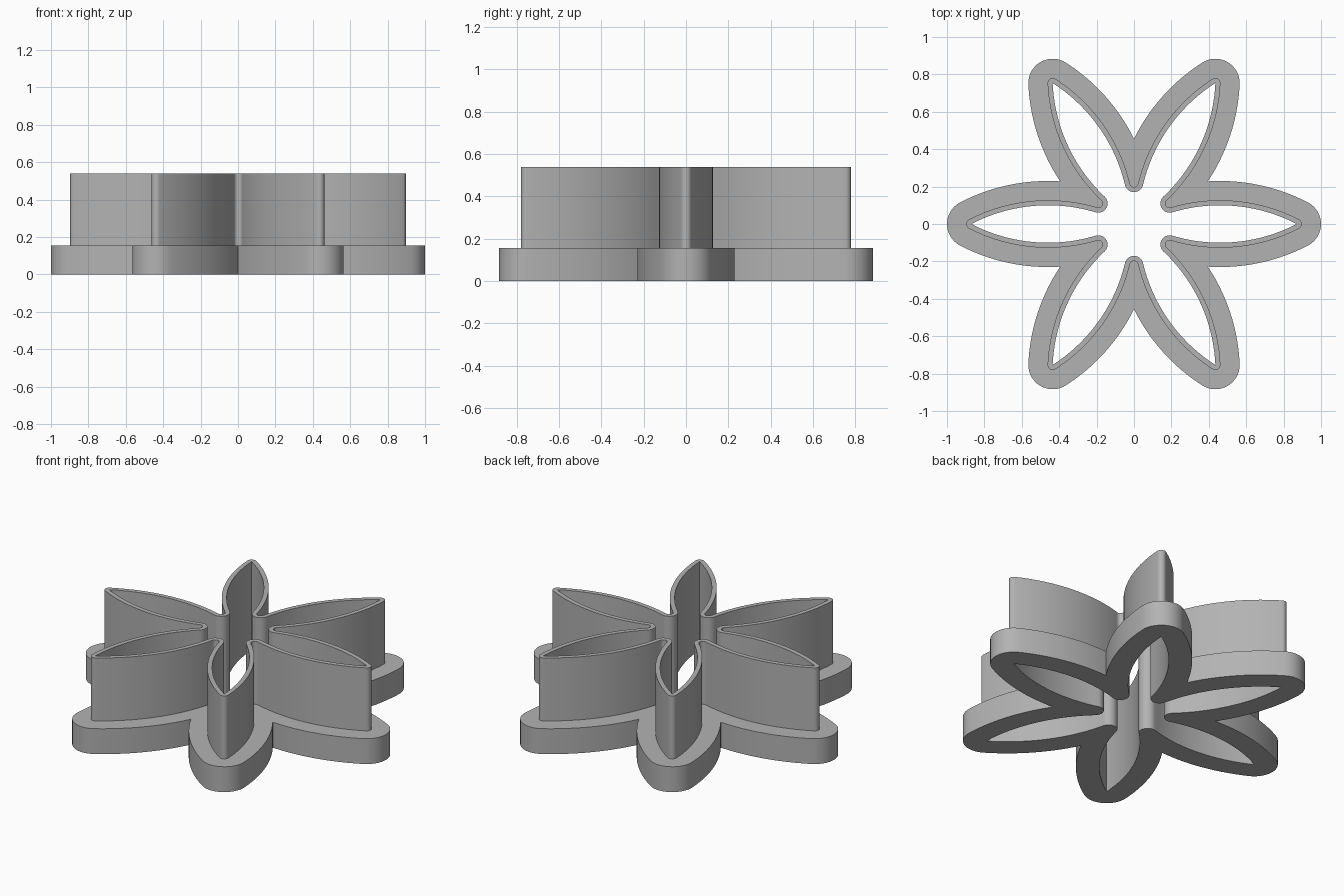
import bpy, bmesh
from math import radians, atan2, cos, sin, pi
from mathutils import Vector, Matrix

if "Cube" in bpy.data.objects:
    bpy.data.objects.remove(bpy.data.objects["Cube"])

# Proportions of one petal, pointing along +x
TIP = Vector((0.87, 0.0))            # sharp inner end of the petal
ARC_C, ARC_R = Vector((0.46, -0.79)), 0.89   # centre and radius of its long side
RIDGE = Vector((cos(pi / 6), sin(pi / 6)))   # line between two petals
NOTCH = RIDGE * 0.22                 # centre of the rounded bend between petals
NOTCH_R = (NOTCH - ARC_C).length - ARC_R
WALL, RIM = 0.027, 0.13              # offsets of blade and rim from the opening
RIM_Z, TOP_Z = 0.155, 0.54


def steps(a, b, n):
    return [a + (b - a) * i / n for i in range(n + 1)]


def unit(a):
    return Vector((cos(a), sin(a)))


def valley(d):
    """Point where the offset sides of two neighbouring petals meet."""
    p = RIDGE.dot(ARC_C)
    return RIDGE * (p + (p * p - ARC_C.length_squared + (ARC_R + d) ** 2) ** 0.5)


def half_petal(d):
    """Half a petal outline, offset outward by d, from tip to bend."""
    start = atan2(*(TIP - ARC_C).yx)
    end = atan2(*(NOTCH - ARC_C).yx)
    pts = [TIP + unit(a) * d for a in steps(0, start, 8)]
    pts += [ARC_C + unit(a) * (ARC_R + d) for a in steps(start, end, 28)[1:]]
    pts += [NOTCH - unit(a) * (NOTCH_R - d) for a in steps(end, pi / 6, 8)[1:]]
    if d > NOTCH_R:                  # wide offsets end in a sharp valley
        v = valley(d)
        pts = [v if i > 36 or atan2(p.y, p.x) > pi / 6 else p
               for i, p in enumerate(pts)]
    return pts


def outline(d):
    half = half_petal(d)
    petal = [Vector((p.x, -p.y)) for p in reversed(half)] + half[1:]
    return [Matrix.Rotation(radians(60 * k), 2) @ p
            for k in range(6) for p in petal[:-1]]


# Cutter: closed loft through opening, wide rim, ledge, blade and top edge
bm = bmesh.new()
section = [(0, 0), (RIM, 0), (RIM, RIM_Z), (WALL, RIM_Z), (WALL, TOP_Z), (0, TOP_Z)]
rings = [[bm.verts.new((p.x, p.y, z)) for p in outline(d)] for d, z in section]
for a, b in zip(rings, rings[1:] + rings[:1]):
    for i in range(len(a)):
        j = (i + 1) % len(a)
        bm.faces.new((a[i], a[j], b[j], b[i]))
bmesh.ops.remove_doubles(bm, verts=bm.verts, dist=0.0001)
bmesh.ops.recalc_face_normals(bm, faces=bm.faces)

mesh = bpy.data.meshes.new("flower_cutter")
bm.to_mesh(mesh)
bm.free()
cutter = bpy.data.objects.new("flower_cutter", mesh)
bpy.context.collection.objects.link(cutter)

grey = bpy.data.materials.new("plain grey")
grey.diffuse_color = (0.45, 0.45, 0.45, 1)
grey.use_nodes = True
grey.node_tree.nodes["Principled BSDF"].inputs["Base Color"].default_value = grey.diffuse_color
mesh.materials.append(grey)

bpy.context.view_layer.objects.active = cutter
cutter.select_set(True)
bpy.ops.object.shade_smooth_by_angle(angle=radians(30))
